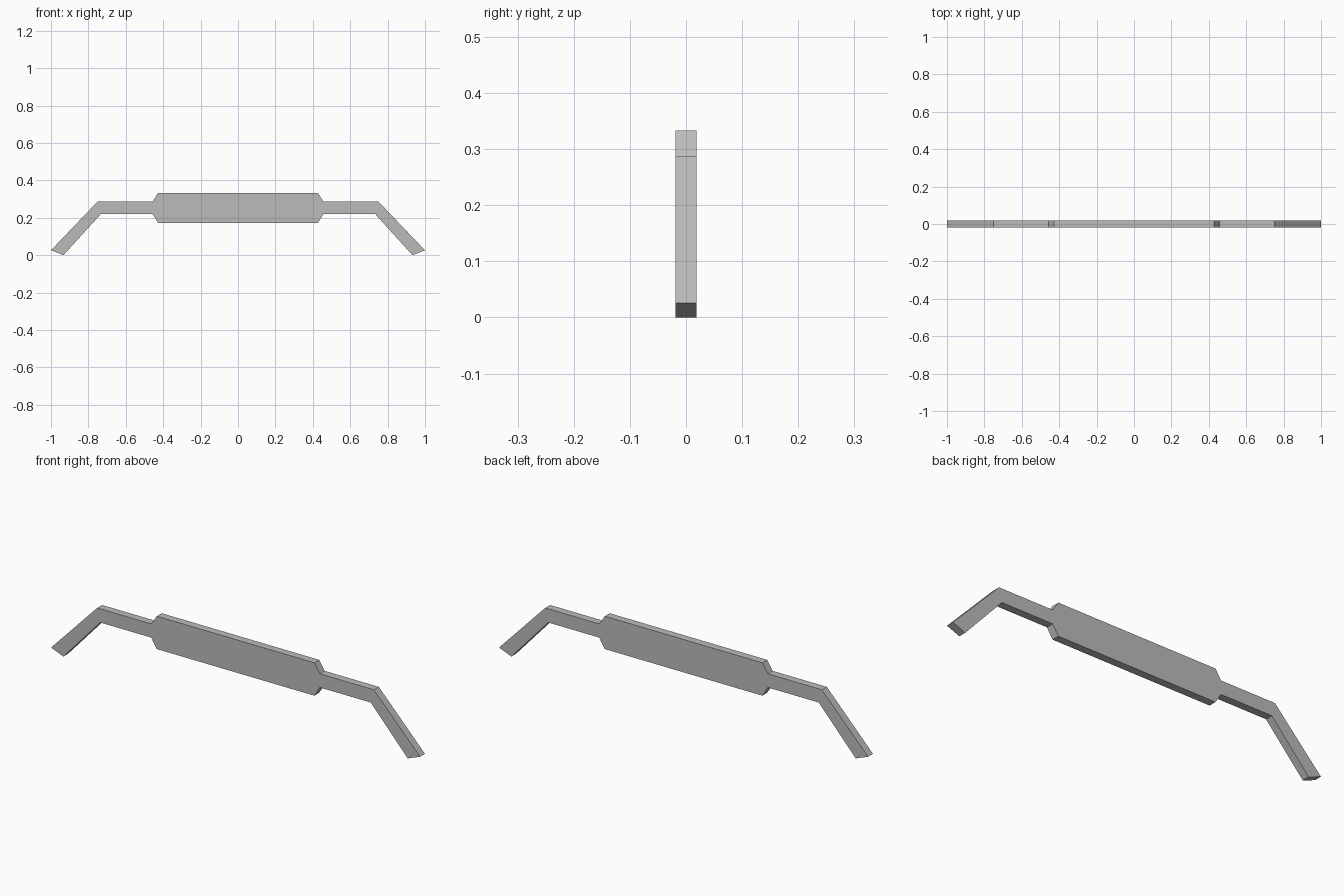
import bpy
import bmesh
from mathutils import Vector

cube = bpy.data.objects.get("Cube")
if cube:
    bpy.data.objects.remove(cube, do_unlink=True)

DEPTH = 0.038

# Plain grey material
grey = bpy.data.materials.new("plain_grey")
grey.use_nodes = True
colour = (0.5, 0.5, 0.5, 1.0)
grey.diffuse_color = colour
grey.node_tree.nodes["Principled BSDF"].inputs["Base Color"].default_value = colour

# Left half of the handle outline (x, z): grip, neck, angled leg and back
half = [(0.427, 0.333), (0.457, 0.287), (0.75, 0.287), (1.0, 0.026),
        (0.933, 0.0), (0.733, 0.22), (0.457, 0.22), (0.427, 0.172)]
outline = half + [(-x, z) for x, z in reversed(half)]

# Extrude the mirrored outline through the depth
bm = bmesh.new()
face = bm.faces.new([bm.verts.new((x, -DEPTH / 2, z)) for x, z in outline])
extruded = bmesh.ops.extrude_face_region(bm, geom=[face], use_keep_orig=True)
moved = [v for v in extruded["geom"] if isinstance(v, bmesh.types.BMVert)]
bmesh.ops.translate(bm, verts=moved, vec=Vector((0, DEPTH, 0)))
bmesh.ops.recalc_face_normals(bm, faces=bm.faces)

mesh = bpy.data.meshes.new("handle_bar")
bm.to_mesh(mesh)
bm.free()
mesh.materials.append(grey)
handle = bpy.data.objects.new("handle_bar", mesh)
bpy.context.collection.objects.link(handle)
